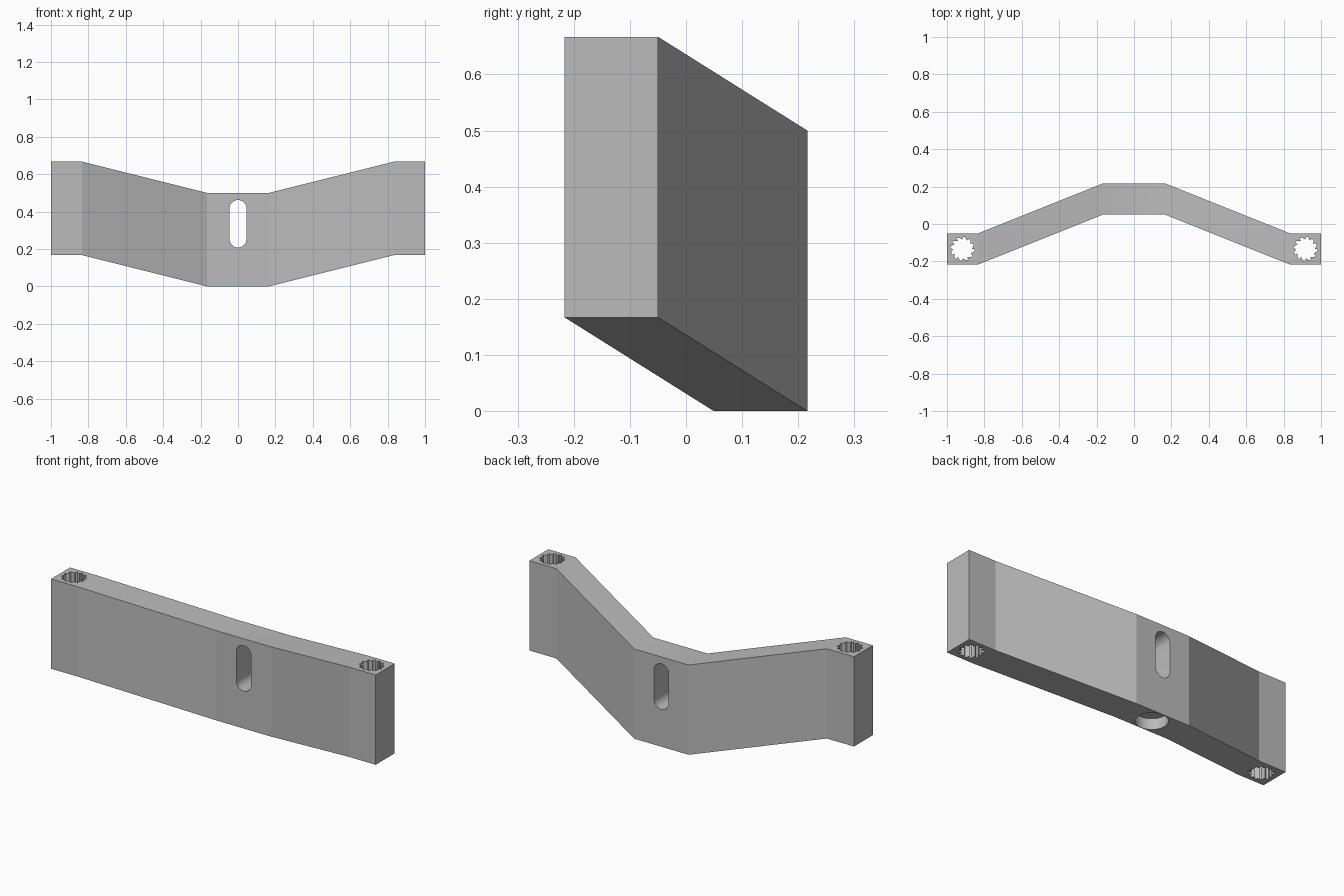
import bpy, bmesh, math
from mathutils import Matrix, Vector

if "Cube" in bpy.data.objects:
    bpy.data.objects.remove(bpy.data.objects["Cube"])

grey = bpy.data.materials.new("plain grey")
grey.diffuse_color = (0.5, 0.5, 0.5, 1)
grey.use_nodes = True
grey.node_tree.nodes["Principled BSDF"].inputs["Base Color"].default_value = grey.diffuse_color


def make_object(name, bm):
    bmesh.ops.recalc_face_normals(bm, faces=bm.faces[:])
    mesh = bpy.data.meshes.new(name)
    bm.to_mesh(mesh)
    bm.free()
    mesh.materials.append(grey)
    obj = bpy.data.objects.new(name, mesh)
    bpy.context.collection.objects.link(obj)
    return obj


def prism(name, outline, start, end):
    """Extrude a closed 3D outline from start to end."""
    bm = bmesh.new()
    face = bm.faces.new([bm.verts.new(Vector(p) + Vector(start)) for p in outline])
    new = bmesh.ops.extrude_face_region(bm, geom=[face])["geom"]
    verts = [g for g in new if isinstance(g, bmesh.types.BMVert)]
    bmesh.ops.translate(bm, verts=verts, vec=Vector(end) - Vector(start))
    return make_object(name, bm)


# Bent bar: one rectangular section carried through six stations
T, H = 1 / 12, 0.5
stations = [(-1, -0.133, 0.167), (-0.833, -0.133, 0.167), (-0.167, 0.133, 0),
            (0.167, 0.133, 0), (0.833, -0.133, 0.167), (1, -0.133, 0.167)]
bm = bmesh.new()
rings = [[bm.verts.new((x, y + dy, z + dz))
          for dy, dz in ((-T, 0), (T, 0), (T, H), (-T, H))] for x, y, z in stations]
for a, b in zip(rings, rings[1:]):
    for i in range(4):
        j = (i + 1) % 4
        bm.faces.new((a[i], a[j], b[j], b[i]))
bm.faces.new(rings[0])
bm.faces.new(rings[-1])
bar = make_object("bent_bar", bm)

# Upright rounded slot through the middle
R, LOW, HIGH = 0.045, 0.253, 0.417
slot = []
for k in range(17):
    a = math.pi * k / 16
    slot.append((R * math.cos(a), 0, HIGH + R * math.sin(a)))
for k in range(17):
    a = math.pi + math.pi * k / 16
    slot.append((R * math.cos(a), 0, LOW + R * math.sin(a)))
cutters = [prism("slot_cutter", slot, (0, -0.1, 0), (0, 0.4, 0))]

# Round blind hole under the middle
disc = [(0.081 * math.cos(a), 0.081 * math.sin(a), 0)
        for a in (2 * math.pi * k / 48 for k in range(48))]
cutters.append(prism("underside_hole_cutter", disc, (0, 0.133, -0.1), (0, 0.133, 0.06)))

# Saw-toothed holes running down through both ends
TEETH = 12
star = []
for k in range(TEETH):
    for r, turn in ((0.05, 0.0), (0.064, 0.62), (0.064, 0.95)):
        a = 2 * math.pi * (k + turn) / TEETH
        star.append((r * math.cos(a), r * math.sin(a), 0))
for side in (-1, 1):
    cutters.append(prism("toothed_hole_cutter", star,
                         (side * 0.917, -0.133, 0), (side * 0.917, -0.133, 0.8)))

# Cut the openings
bpy.context.view_layer.objects.active = bar
bar.select_set(True)
for cutter in cutters:
    mod = bar.modifiers.new(cutter.name, "BOOLEAN")
    mod.operation = "DIFFERENCE"
    mod.solver = "EXACT"
    mod.object = cutter
    bpy.ops.object.modifier_apply(modifier=mod.name)
for cutter in cutters:
    bpy.data.objects.remove(cutter, do_unlink=True)
bpy.ops.object.shade_smooth_by_angle(angle=math.radians(20))
